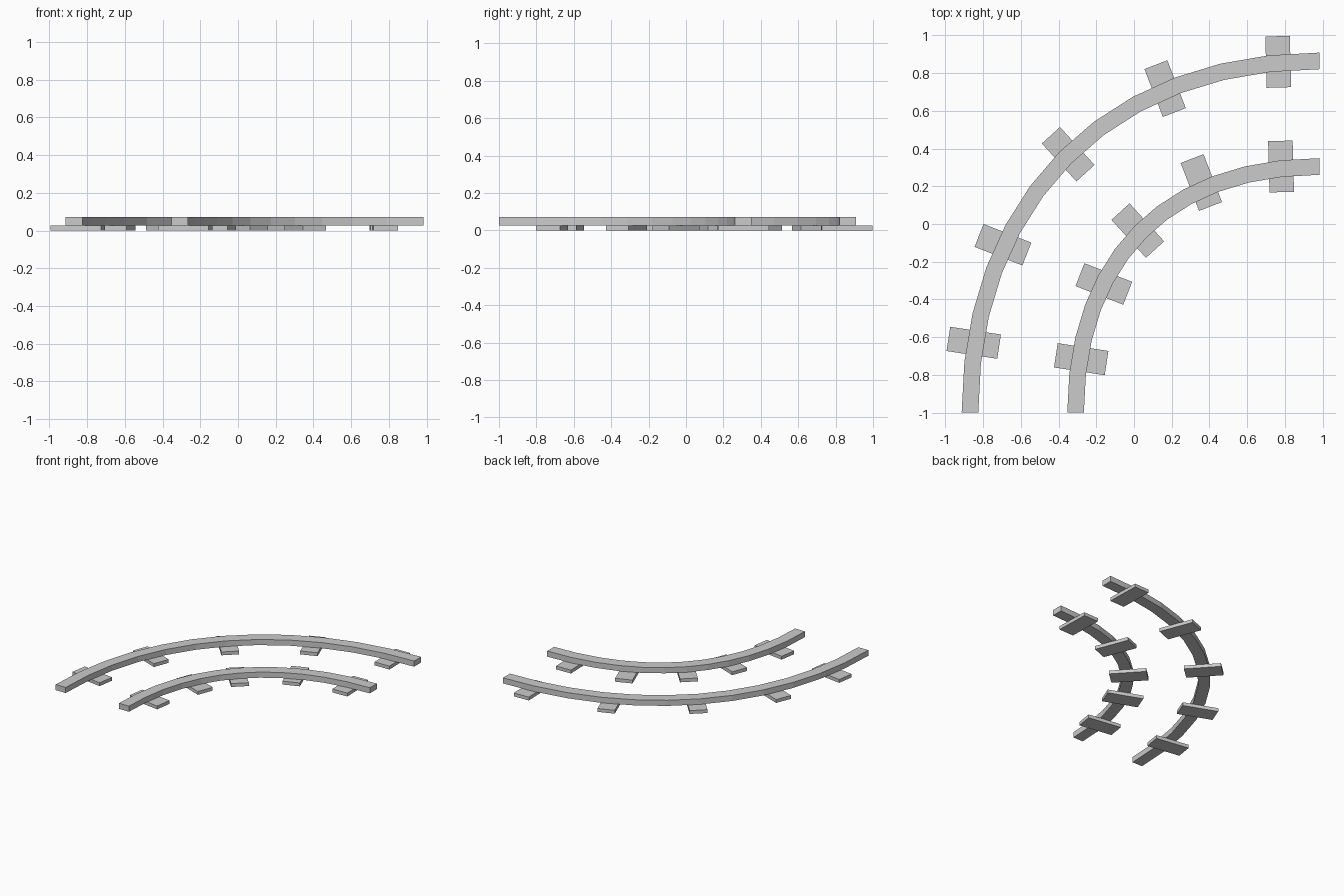
import bpy, bmesh, math
from mathutils import Vector, Matrix

if "Cube" in bpy.data.objects:
    bpy.data.objects.remove(bpy.data.objects["Cube"])

# Track centreline: a quarter-turn Bezier
CTRL = [Vector(p) for p in ((-0.59, -1.0), (-0.59, -0.033), (0.018, 0.585), (0.985, 0.585))]
SEGMENTS = 12


def centreline(t):
    a, b, c, d = CTRL
    s = 1 - t
    point = a*s**3 + 3*b*s*s*t + 3*c*s*t*t + d*t**3
    tangent = (b - a)*s*s + 2*(c - b)*s*t + (d - c)*t*t
    tangent.normalize()
    return point, Vector((-tangent.y, tangent.x))


def finish(bm, name):
    bmesh.ops.recalc_face_normals(bm, faces=bm.faces)
    mesh = bpy.data.meshes.new(name)
    bm.to_mesh(mesh)
    bm.free()
    obj = bpy.data.objects.new(name, mesh)
    bpy.context.collection.objects.link(obj)


def rail(name, offset, half=0.044, z0=0.027, z1=0.072):
    # Rectangular section swept along the offset centreline
    bm = bmesh.new()
    rings = []
    for i in range(SEGMENTS + 1):
        p, n = centreline(i / SEGMENTS)
        rings.append([bm.verts.new((*(p + n*(offset + w)), z))
                      for w, z in ((-half, z0), (half, z0), (half, z1), (-half, z1))])
    for r, s in zip(rings, rings[1:]):
        for k in range(4):
            m = (k + 1) % 4
            bm.faces.new((r[k], r[m], s[m], s[k]))
    bm.faces.new(rings[0])
    bm.faces.new(rings[-1])
    finish(bm, name)


def sleeper(name, centre, angle, size=(0.272, 0.13, 0.027)):
    bm = bmesh.new()
    bmesh.ops.create_cube(bm, size=1)
    m = (Matrix.Translation((*centre, size[2] / 2)) @ Matrix.Rotation(angle, 4, 'Z')
         @ Matrix.Diagonal((*size, 1)))
    bmesh.ops.transform(bm, matrix=m, verts=bm.verts)
    finish(bm, name)


# Rails
rail("outer_rail", 0.28)
rail("inner_rail", -0.28)

# Short sleepers in pairs: outer centre, inner centre
PAIRS = [((-0.85, -0.63), (-0.28, -0.717)),
         ((-0.695, -0.11), (-0.16, -0.318)),
         ((-0.349, 0.37), (0.02, -0.035)),
         ((0.165, 0.718), (0.357, 0.22)),
         ((0.765, 0.86), (0.78, 0.305))]
for i, (outer, inner) in enumerate(PAIRS, 1):
    angle = math.atan2(inner[1] - outer[1], inner[0] - outer[0])
    sleeper(f"outer_sleeper_{i}", outer, angle)
    sleeper(f"inner_sleeper_{i}", inner, angle)
